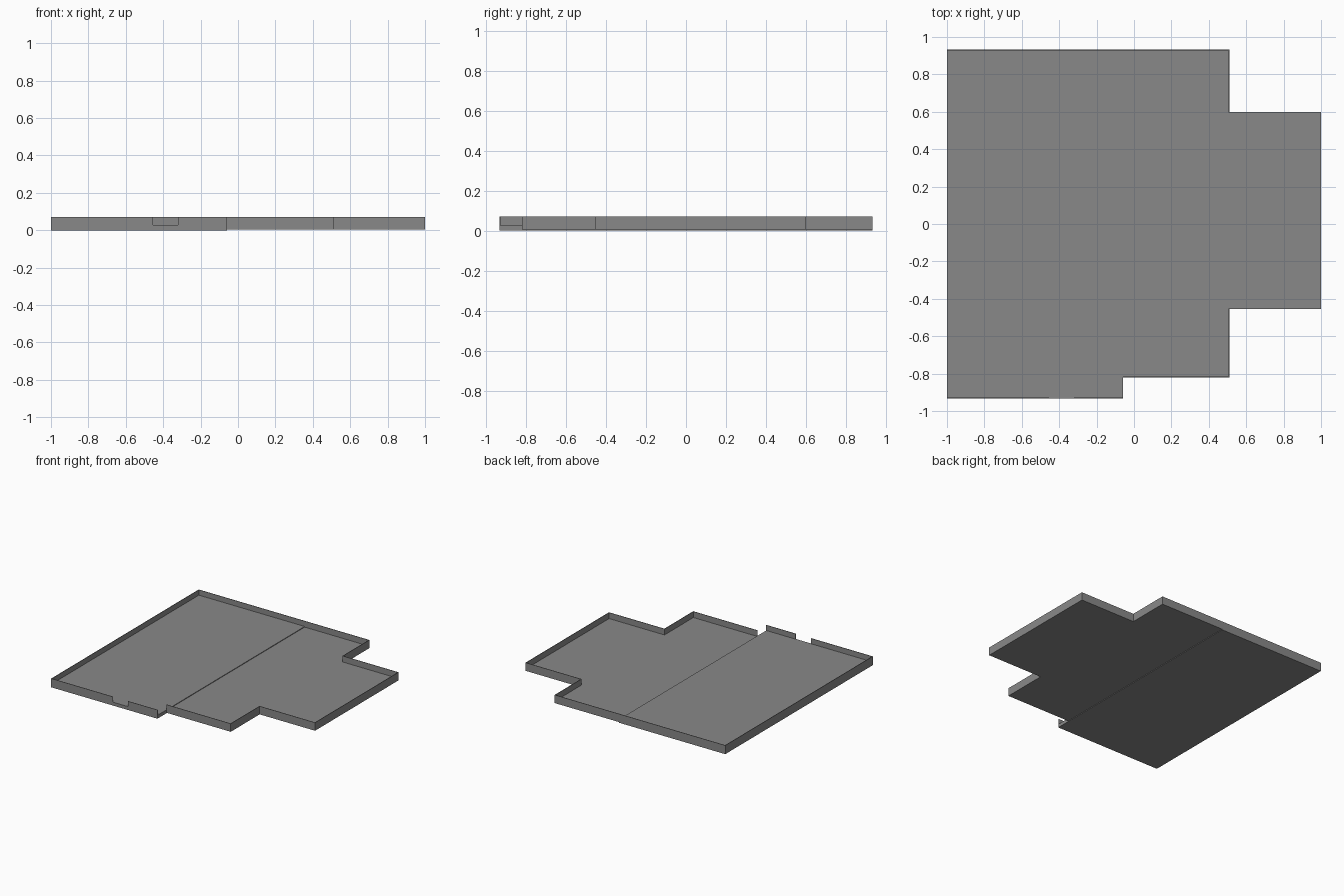
import bpy
import bmesh
from mathutils import Vector

cube = bpy.data.objects.get("Cube")
if cube:
    bpy.data.objects.remove(cube, do_unlink=True)

grey = bpy.data.materials.new("mid grey")
grey.use_nodes = True
colour = (0.25, 0.25, 0.25, 1)
grey.diffuse_color = colour
grey.node_tree.nodes["Principled BSDF"].inputs["Base Color"].default_value = colour

TOP = 0.07
THICK = 0.004


def finish(name, bm):
    bmesh.ops.recalc_face_normals(bm, faces=bm.faces)
    mesh = bpy.data.meshes.new(name)
    bm.to_mesh(mesh)
    bm.free()
    mesh.materials.append(grey)
    obj = bpy.data.objects.new(name, mesh)
    bpy.context.collection.objects.link(obj)
    return obj


def prism(bm, outline, z0, z1):
    face = bm.faces.new([bm.verts.new((x, y, z0)) for x, y in outline])
    new = bmesh.ops.extrude_face_region(bm, geom=[face])["geom"]
    verts = [v for v in new if isinstance(v, bmesh.types.BMVert)]
    bmesh.ops.translate(bm, verts=verts, vec=(0, 0, z1 - z0))


def slab(name, outline, z0, z1):
    bm = bmesh.new()
    prism(bm, outline, z0, z1)
    return finish(name, bm)


def wall(name, path, z0):
    """Thin upright strip on the inner (left) side of a path with square corners."""
    points = [Vector(p) for p in path]
    inner = []
    for i, p in enumerate(points):
        offset = Vector((0, 0))
        for a, b in zip(points[max(i - 1, 0):i + 1], points[max(i, 1):i + 2]):
            d = (b - a).normalized()
            n = Vector((-d.y, d.x))
            if offset.dot(n) < 0.5:
                offset += n
        inner.append(p + offset * THICK)
    bm = bmesh.new()
    prism(bm, points + inner[::-1], z0, TOP)
    return finish(name, bm)


# Floor in two pieces, the right piece slightly thinner
seam, back, front = -0.06, 0.932, -0.932
slab("wide_floor", [(-1, front), (seam, front), (seam, back), (-1, back)], 0, 0.027)
stepped = [(seam, -0.82), (0.51, -0.82), (0.51, -0.455), (1, -0.455),
           (1, 0.6), (0.51, 0.6), (0.51, back), (seam, back)]
slab("stepped_floor", stepped, 0.005, 0.022)

# Perimeter walls, with a window notch in front and an open doorway at the step
wall("stepped_wall", stepped, 0.022)
wall("wide_wall", [(seam, back), (-1, back), (-1, front), (-0.455, front)], 0.027)
wall("short_front_wall", [(-0.32, front), (seam, front)], 0.027)
